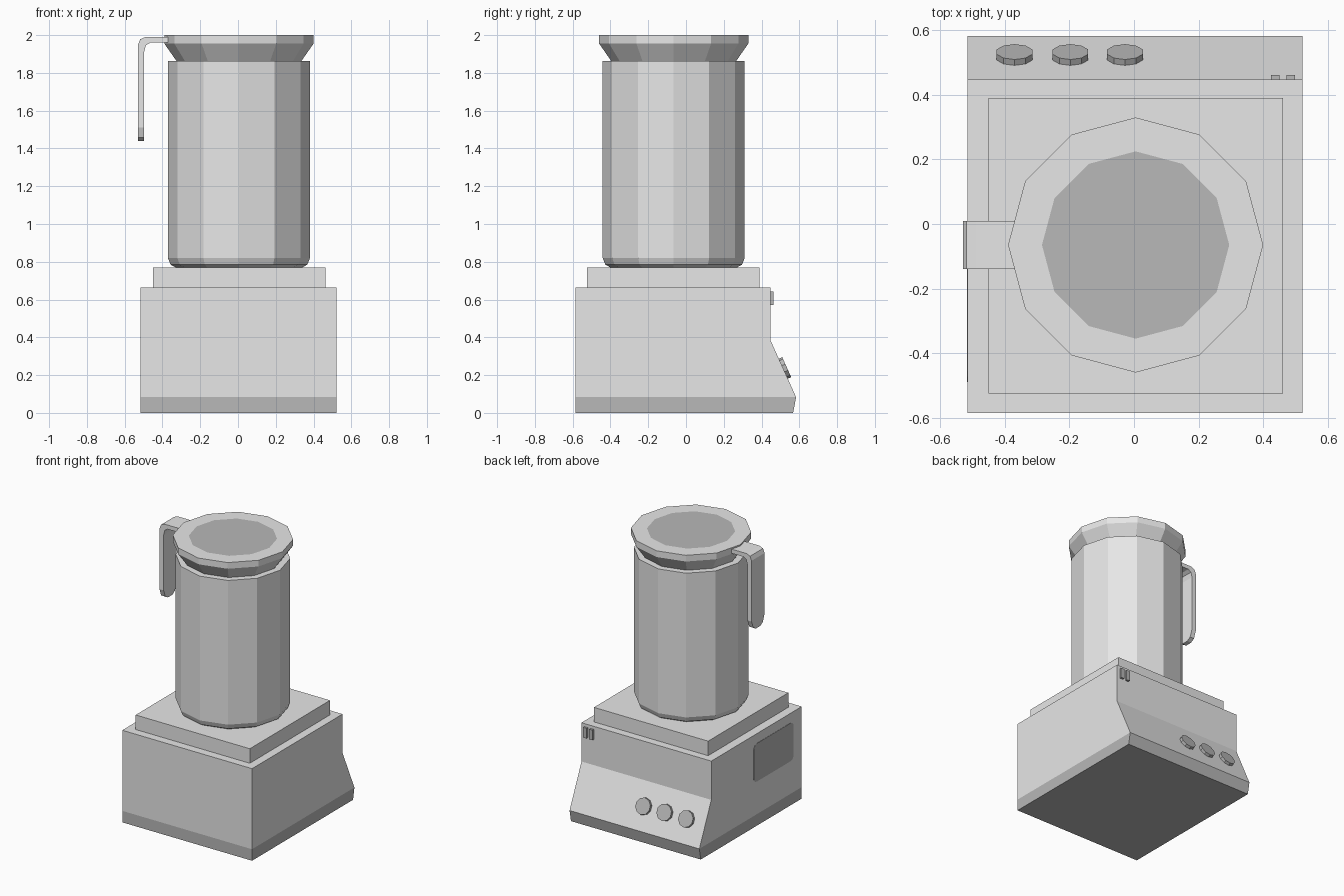
import bpy, bmesh, math
from mathutils import Vector, Matrix

if "Cube" in bpy.data.objects:
    bpy.data.objects.remove(bpy.data.objects["Cube"])


def material(name, v):
    m = bpy.data.materials.new(name)
    m.diffuse_color = (v, v, v, 1)
    m.use_nodes = True
    m.node_tree.nodes["Principled BSDF"].inputs["Base Color"].default_value = m.diffuse_color
    return m


LIGHT = material("light grey", 0.8)
MID = material("mid grey", 0.48)
CX, CY = 0.005, -0.065          # jug axis


def finish(name, bm, *mats):
    bmesh.ops.recalc_face_normals(bm, faces=bm.faces)
    me = bpy.data.meshes.new(name)
    bm.to_mesh(me)
    bm.free()
    ob = bpy.data.objects.new(name, me)
    for m in mats:
        me.materials.append(m)
    bpy.context.collection.objects.link(ob)
    return ob


def prism(profile, x0, x1):
    """Extrude a (y, z) profile along x."""
    bm = bmesh.new()
    f = bm.faces.new([bm.verts.new((x0, y, z)) for y, z in profile])
    ext = bmesh.ops.extrude_face_region(bm, geom=[f])["geom"]
    verts = [g for g in ext if isinstance(g, bmesh.types.BMVert)]
    bmesh.ops.translate(bm, verts=verts, vec=(x1 - x0, 0, 0))
    return bm


def box(y0, y1, z0, z1):
    return [(y0, z0), (y1, z0), (y1, z1), (y0, z1)]


def loft(rings):
    """Skin equal-length closed rings and cap both ends."""
    bm = bmesh.new()
    rows = [[bm.verts.new(p) for p in r] for r in rings]
    n = len(rows[0])
    for a, b in zip(rows, rows[1:]):
        for i in range(n):
            j = (i + 1) % n
            bm.faces.new((a[i], a[j], b[j], b[i]))
    bm.faces.new(rows[0])
    bm.faces.new(rows[-1])
    return bm


def round12(profile):
    """Twelve-sided body from (radius, z) pairs on the jug axis."""
    angles = [math.radians(30 * i) for i in range(12)]
    return loft([[(CX + r * math.cos(a), CY + r * math.sin(a), z)
                  for a in angles] for r, z in profile])


# Motor base with sloped control side; lower band is darker
bm = prism([(-0.585, 0), (0.567, 0), (0.583, 0.083), (0.447, 0.385),
            (0.447, 0.665), (-0.585, 0.665)], -0.515, 0.522)
bmesh.ops.bisect_plane(bm, geom=bm.verts[:] + bm.edges[:] + bm.faces[:],
                       plane_co=(0, 0, 0.083), plane_no=(0, 0, 1))
for f in bm.faces:
    f.material_index = int(f.calc_center_median().z < 0.083)
finish("motor_base", bm, LIGHT, MID)

# Raised platform under the jug
finish("platform", prism(box(-0.525, 0.39, 0.665, 0.77), -0.45, 0.462), LIGHT)

# Jug body and flared lid rim
finish("jug", round12([(0.335, 0.77), (0.362, 0.785), (0.376, 0.82), (0.376, 1.862)]), LIGHT)

# Lid: the top face is inset to give the darker centre disc
bm = round12([(0.33, 1.862), (0.395, 1.955), (0.395, 2.0), (0.29, 2.0)])
for f in bm.faces:
    f.material_index = int(len(f.verts) == 12 and f.calc_center_median().z > 1.99)
finish("lid", bm, LIGHT, MID)

# Hooked handle: outer point, inner point, half width
sections = [((-0.35, 1.99), (-0.35, 1.96), 0.074),
            ((-0.49, 1.99), (-0.465, 1.96), 0.074),
            ((-0.518, 1.978), (-0.488, 1.945), 0.074),
            ((-0.53, 1.948), (-0.497, 1.91), 0.074),
            ((-0.53, 1.51), (-0.497, 1.51), 0.074),
            ((-0.53, 1.458), (-0.497, 1.458), 0.055),
            ((-0.53, 1.44), (-0.497, 1.44), 0.025)]
finish("handle", loft([[(ox, CY - w, oz), (ox, CY + w, oz), (ix, CY + w, iz), (ix, CY - w, iz)]
                       for (ox, oz), (ix, iz), w in sections]), LIGHT)

# Three knobs on the sloped panel
normal = Vector((0, 0.302, 0.136)).normalized()
turn = normal.to_track_quat('Z', 'Y').to_matrix().to_4x4()
for i, x in enumerate((-0.37, -0.197, -0.028)):
    bm = bmesh.new()
    bmesh.ops.create_cone(bm, cap_ends=True, segments=10, radius1=0.058, radius2=0.058, depth=0.026,
                          matrix=Matrix.Translation(Vector((x, 0.515, 0.234)) + normal * 0.007) @ turn)
    finish(f"knob_{i + 1}", bm, MID)

# Two small indicator blocks
for i, x in enumerate((0.424, 0.472)):
    finish(f"indicator_{i + 1}", prism(box(0.44, 0.462, 0.57, 0.643), x, x + 0.027), MID)

# Dark rounded panel on the left side
pts = []
for cy, cz, start in ((-0.07, 0.56, 0), (-0.455, 0.56, 90), (-0.455, 0.355, 180), (-0.07, 0.355, 270)):
    for k in range(4):
        a = math.radians(start + 30 * k)
        pts.append((cy + 0.035 * math.cos(a), cz + 0.035 * math.sin(a)))
finish("side_panel", prism(pts, -0.517, -0.512), MID)
